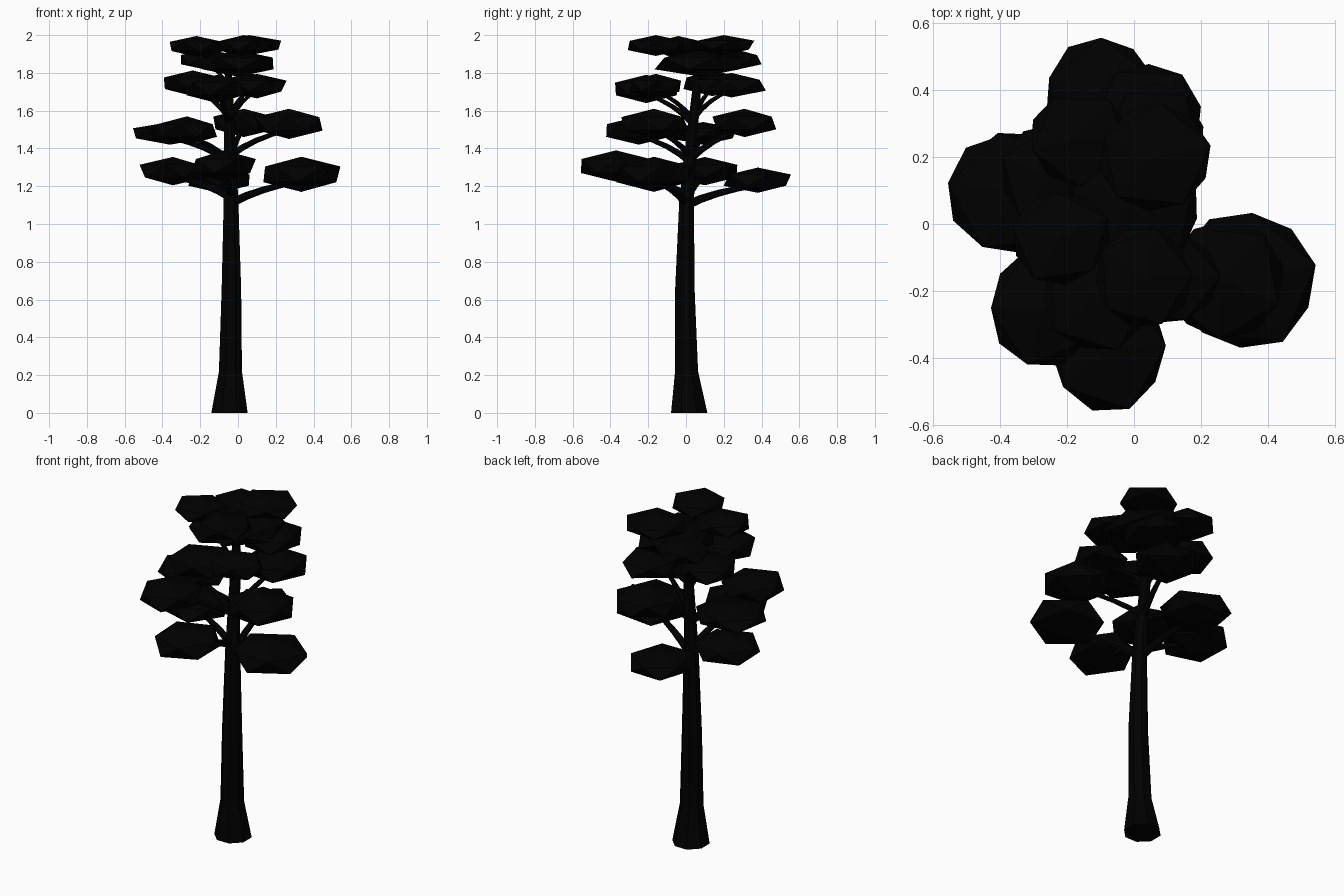
import bpy, bmesh, math, random
from mathutils import Vector

if "Cube" in bpy.data.objects:
    bpy.data.objects.remove(bpy.data.objects["Cube"])

random.seed(4)
dark = bpy.data.materials.new("dark")
dark.diffuse_color = (0.0, 0.0, 0.0, 1)
dark.use_nodes = True
dark.node_tree.nodes["Principled BSDF"].inputs["Base Color"].default_value = dark.diffuse_color


def finish(bm, name):
    bmesh.ops.recalc_face_normals(bm, faces=bm.faces)
    me = bpy.data.meshes.new(name)
    bm.to_mesh(me)
    bm.free()
    me.materials.append(dark)
    ob = bpy.data.objects.new(name, me)
    bpy.context.collection.objects.link(ob)
    return ob


def tube(name, rings, sides, upright=False):
    """Flat-sided tube through (point, radius) rings."""
    bm = bmesh.new()
    loops = []
    for i, (p, r) in enumerate(rings):
        a, b = rings[max(i - 1, 0)][0], rings[min(i + 1, len(rings) - 1)][0]
        t = Vector((0, 0, 1)) if upright else (b - a).normalized()
        u = Vector((1, 0, 0)) if upright else t.cross(Vector((0, 0, 1))).normalized()
        v = t.cross(u)
        angles = [2 * math.pi * (k + 0.5) / sides for k in range(sides)]
        loops.append([bm.verts.new(p + r * (math.cos(q) * u + math.sin(q) * v)) for q in angles])
    for lo, hi in zip(loops, loops[1:]):
        for k in range(sides):
            n = (k + 1) % sides
            bm.faces.new((lo[k], lo[n], hi[n], hi[k]))
    bm.faces.new(loops[0])
    bm.faces.new(loops[-1])
    return finish(bm, name)


# Trunk: flared base, slight lean
trunk = [(-0.045, 0.017, 0, 0.104), (-0.04, 0.003, 0.22, 0.066), (-0.035, -0.006, 0.65, 0.056),
         (-0.037, 0.003, 1.12, 0.042), (-0.043, 0.025, 1.40, 0.033),
         (-0.05, 0.055, 1.70, 0.025), (-0.05, 0.07, 1.88, 0.012)]
tube("trunk", [(Vector(p[:3]), p[3]) for p in trunk], 8, upright=True)


def trunk_at(z):
    for a, b in zip(trunk, trunk[1:]):
        if z <= b[2]:
            return Vector(a[:3]).lerp(Vector(b[:3]), (z - a[2]) / (b[2] - a[2]))
    return Vector(trunk[-1][:3])


# Foliage pads: centre, half extents, height where the branch leaves the trunk
pads = [
    ((0.335, -0.17, 1.263), (0.21, 0.21, 0.093), 1.11),
    ((-0.345, 0.10, 1.28), (0.175, 0.18, 0.075), 1.14),
    ((-0.075, -0.37, 1.307), (0.175, 0.19, 0.083), 1.15),
    ((-0.10, 0.38, 1.232), (0.17, 0.185, 0.067), 1.10),
    ((-0.36, 0.09, 1.48), (0.20, 0.185, 0.06), 1.33),
    ((-0.27, -0.25, 1.495), (0.165, 0.18, 0.075), 1.33),
    ((0.27, -0.17, 1.53), (0.18, 0.18, 0.08), 1.36),
    ((0.03, 0.31, 1.535), (0.17, 0.175, 0.075), 1.34),
    ((0.10, -0.16, 1.73), (0.16, 0.14, 0.065), 1.55),
    ((-0.11, -0.21, 1.715), (0.165, 0.175, 0.075), 1.53),
    ((-0.24, 0.14, 1.745), (0.16, 0.16, 0.068), 1.56),
    ((0.06, 0.24, 1.735), (0.15, 0.18, 0.065), 1.56),
    ((0.0, 0.08, 1.85), (0.205, 0.24, 0.07), None),
    ((-0.22, -0.04, 1.94), (0.15, 0.14, 0.055), 1.78),
    ((0.03, -0.16, 1.945), (0.145, 0.15, 0.055), 1.78),
    ((0.06, 0.20, 1.947), (0.17, 0.16, 0.053), 1.80),
    ((-0.16, 0.26, 1.87), (0.15, 0.145, 0.055), 1.72),
]

for i, (c, size, z0) in enumerate(pads, 1):
    # Squashed icosahedron, turned at random
    bm = bmesh.new()
    bmesh.ops.create_icosphere(bm, subdivisions=1, radius=1)
    turn = random.uniform(0, math.tau)
    for v in bm.verts:
        x, y, z = v.co
        k = random.uniform(1.06, 1.15)
        v.co = (c[0] + size[0] * k * (x * math.cos(turn) - y * math.sin(turn)),
                c[1] + size[1] * k * (x * math.sin(turn) + y * math.cos(turn)),
                c[2] + size[2] * z)
    finish(bm, f"foliage_{i}")
    # Branch arching from the trunk into the pad
    if z0:
        a, b = trunk_at(z0), Vector(c) - Vector((0, 0, 0.4 * size[2]))
        m = a.lerp(b, 0.4) + Vector((0, 0, 0.3 * (b.z - a.z)))
        path = [(1 - t) ** 2 * a + 2 * t * (1 - t) * m + t * t * b for t in (0, 0.25, 0.5, 0.75, 1)]
        r = 0.024 - 0.012 * (z0 - 1.1) / 0.7
        tube(f"branch_{i}", [(p, r * (1 - 0.12 * k)) for k, p in enumerate(path)], 6)
